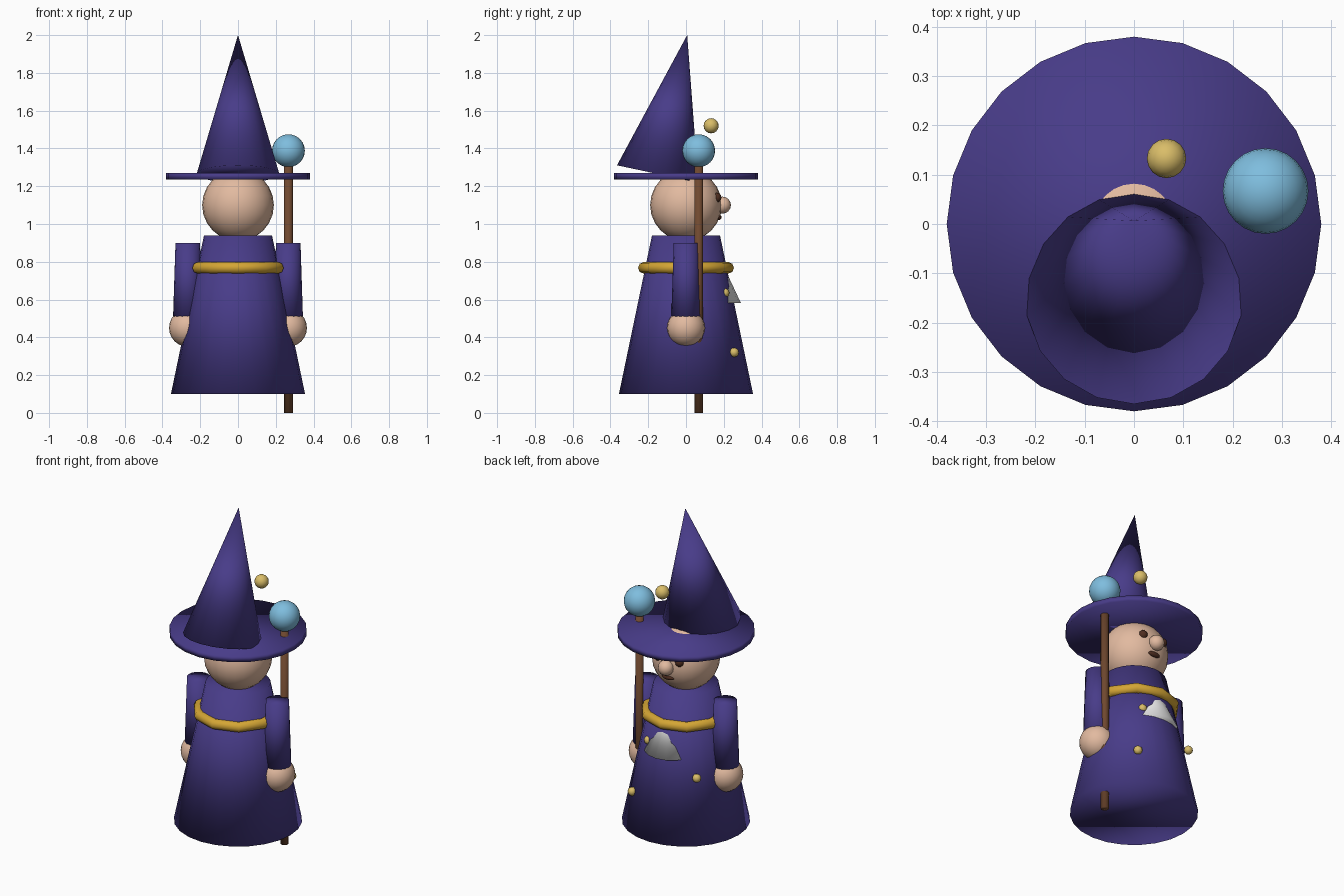
import bpy
from math import radians, sin, cos

cube = bpy.data.objects.get("Cube")
if cube:
    bpy.data.objects.remove(cube, do_unlink=True)


def material(name, rgb):
    m = bpy.data.materials.new(name)
    m.use_nodes = True
    m.diffuse_color = (*rgb, 1)
    bsdf = next(n for n in m.node_tree.nodes if n.type == "BSDF_PRINCIPLED")
    bsdf.inputs["Base Color"].default_value = (*rgb, 1)
    return m


purple = material("purple cloth", (0.065, 0.045, 0.25))
skin = material("skin", (0.76, 0.49, 0.35))
wood = material("brown wood", (0.16, 0.065, 0.028))
brown = material("dark brown", (0.08, 0.028, 0.015))
gold = material("belt gold", (0.66, 0.38, 0.035))
yellow = material("pale gold", (0.70, 0.51, 0.14))
blue = material("orb blue", (0.21, 0.51, 0.73))
grey = material("beard grey", (0.8, 0.8, 0.8))


def finish(name, mat):
    # fully smooth shading gives the soft look over the low-poly shapes
    ob = bpy.context.object
    ob.name = name
    ob.data.name = name
    ob.data.materials.append(mat)
    bpy.ops.object.shade_smooth()
    return ob


def tapered(name, mat, base, r1, r2, height, sides=24, tilt=0.0):
    """Capped cone or cylinder standing on its base centre, leaning to the back."""
    x, y, z = base
    centre = (x, y + height / 2 * sin(tilt), z + height / 2 * cos(tilt))
    bpy.ops.mesh.primitive_cone_add(vertices=sides, radius1=r1, radius2=r2, depth=height,
                                    location=centre, rotation=(-tilt, 0, 0))
    return finish(name, mat)


def ball(name, mat, centre, r, scale=(1, 1, 1), segments=24):
    bpy.ops.mesh.primitive_uv_sphere_add(segments=segments, ring_count=segments // 2,
                                         radius=r, location=centre)
    bpy.context.object.scale = scale
    return finish(name, mat)


# Robe and belt
tapered("robe", purple, (0, 0, 0.1), 0.355, 0.18, 0.84)
bpy.ops.mesh.primitive_torus_add(major_segments=10, minor_segments=8, major_radius=0.223,
                                 minor_radius=0.031, location=(0, 0, 0.768),
                                 rotation=(0, 0, radians(90)))
finish("belt", gold)

# Head and face
ball("head", skin, (0, 0, 1.1), 0.19)
ball("nose", skin, (0, 0.193, 1.1), 0.045, segments=16)
ball("mouth", brown, (0, 0.172, 1.035), 0.04, (1, 0.4, 0.38), 16)
tapered("beard", grey, (0, 0.138, 0.583), 0.152, 0, 0.325, 16)

# Arms, hands and eyes
for side, s in (("left", 1), ("right", -1)):
    tapered(side + "_sleeve", purple, (s * 0.266, 0, 0.5), 0.078, 0.065, 0.4, 16)
    ball(side + "_hand", skin, (s * 0.265, 0, 0.45), 0.1)
    ball(side + "_eye", brown, (s * 0.07, 0.162, 1.14), 0.026, segments=12)

# Hat
tapered("hat_brim", purple, (0, 0, 1.236), 0.38, 0.38, 0.034)
tapered("hat_cone", purple, (0, -0.15, 1.265), 0.22, 0, 0.752, 18, radians(12))

# Staff and orb
tapered("staff", wood, (0.267, 0.067, 0), 0.023, 0.023, 1.33, 12)
ball("staff_orb", blue, (0.267, 0.067, 1.388), 0.087)

# Gold beads on the robe and beside the hat
ball("floating_bead", yellow, (0.066, 0.133, 1.52), 0.04, segments=16)
for i, spot in enumerate([(0.185, 0.255, 0.32), (-0.218, 0.208, 0.49), (0.11, 0.205, 0.635)]):
    ball(f"robe_bead_{i + 1}", yellow, spot, 0.025, segments=12)
